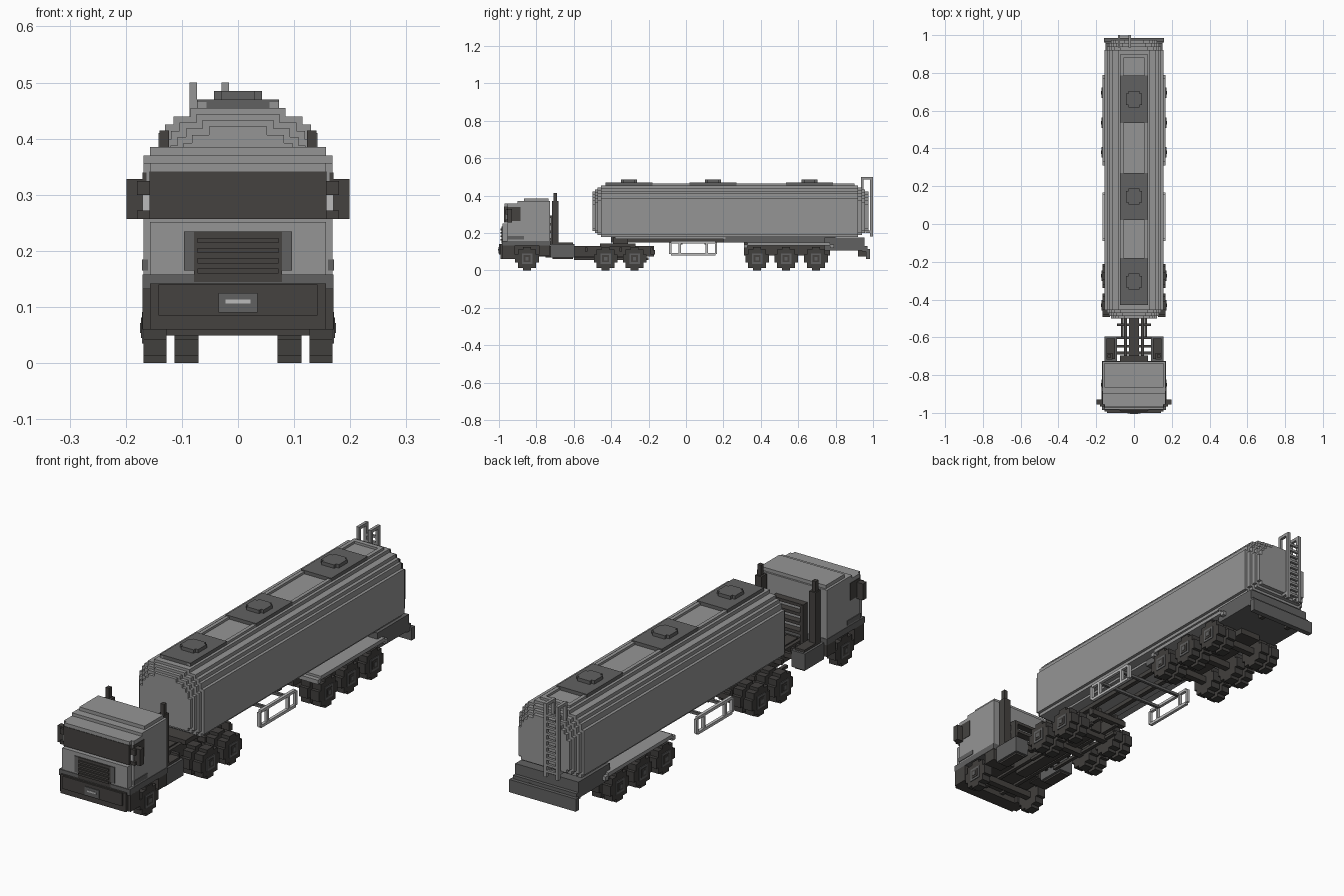
import bpy
import bmesh
from mathutils import Matrix, Vector

default = bpy.data.objects.get("Cube")
if default:
    bpy.data.objects.remove(default, do_unlink=True)


def make_material(name, grey, warm=0.0):
    mat = bpy.data.materials.new(name)
    mat.use_nodes = True
    colour = (grey + warm, grey, grey - warm, 1)
    mat.diffuse_color = colour
    mat.node_tree.nodes["Principled BSDF"].inputs["Base Color"].default_value = colour
    return mat


light = make_material("light grey paint", .3)
pale = make_material("pale metal", .5)
mid = make_material("mid grey", .12)
dark = make_material("dark trim", .055, .004)
rubber = make_material("black rubber", .05, .003)


def finish(name, mat, bm):
    bmesh.ops.recalc_face_normals(bm, faces=bm.faces)
    mesh = bpy.data.meshes.new(name)
    bm.to_mesh(mesh)
    bm.free()
    mesh.materials.append(mat)
    obj = bpy.data.objects.new(name, mesh)
    bpy.context.collection.objects.link(obj)
    return obj


def box(name, mat, x, y, z):
    """Axis-aligned box; a single number for x is a centred half width."""
    if not isinstance(x, tuple):
        x = (-x, x)
    spans = (x, y, z)
    centre = Vector([(a + b) / 2 for a, b in spans])
    size = Vector([abs(b - a) for a, b in spans])
    bm = bmesh.new()
    bmesh.ops.create_cube(bm, size=1, matrix=Matrix.Translation(centre) @ Matrix.Diagonal(size).to_4x4())
    return finish(name, mat, bm)


def pair(name, mat, x, y, z):
    box("left_" + name, mat, x, y, z)
    box("right_" + name, mat, (-x[1], -x[0]), y, z)


def extrude(name, mat, outline, axis, start, end):
    """Extrude an outline along x (points are y, z) or y (points are x, z)."""
    bm = bmesh.new()
    if axis == "x":
        verts = [bm.verts.new((start, a, b)) for a, b in outline]
        move = (end - start, 0, 0)
    else:
        verts = [bm.verts.new((a, start, b)) for a, b in outline]
        move = (0, end - start, 0)
    face = bm.faces.new(verts)
    result = bmesh.ops.extrude_face_region(bm, geom=[face], use_keep_orig=True)
    moved = [v for v in result["geom"] if isinstance(v, bmesh.types.BMVert)]
    bmesh.ops.translate(bm, verts=moved, vec=move)
    return finish(name, mat, bm)


# Tank: stepped cross-section, shrinking in steps towards both ends
steps = [(.155, .385), (.142, .41), (.13, .425), (.115, .44), (.085, .455)]


def tank_outline(inset):
    half = [(.142 - inset, .178 + inset), (.142 - inset, .192 + inset), (.155 - inset, .192 + inset)]
    for i, (width, top) in enumerate(steps):
        half.append((width - inset, top - inset))
        if i + 1 < len(steps):
            half.append((steps[i + 1][0] - inset, top - inset))
    return half + [(-a, b) for a, b in reversed(half)]


for i, (inset, front, back) in enumerate([(0, -.455, .92), (.011, -.472, .94), (.022, -.487, .957), (.033, -.5, .975)]):
    extrude(f"tank_section_{i}", light, tank_outline(inset), "y", front, back)

# Walkway and hatches on top of the tank
pair("walkway_rail", light, x=(.056, .072), y=(-.43, .9), z=(.45, .465))
box("rear_walkway_end", light, x=.06, y=(.88, .9), z=(.45, .465))
for i, y in enumerate((-.305, .145, .66)):
    box(f"hatch_pad_{i}", mid, x=.073, y=(y - .125, y + .125), z=(.45, .47))
    box(f"hatch_lid_{i}", mid, x=.043, y=(y - .03, y + .03), z=(.46, .485))
    box(f"hatch_lid_side_{i}", mid, x=.03, y=(y - .043, y + .043), z=(.46, .485))

# Rear ladder with hooped top
for side, x in (("right", (-.086, -.073)), ("left", (-.029, -.016))):
    box(side + "_ladder_rail", light, x=x, y=(.985, 1), z=(.18, .5))
    box(side + "_ladder_hoop", light, x=x, y=(.935, .99), z=(.487, .5))
    box(side + "_ladder_hoop_post", light, x=x, y=(.935, .948), z=(.42, .5))
    box(side + "_ladder_foot", light, x=x, y=(.96, .99), z=(.2, .213))
for i in range(10):
    z = .2 + i * .027
    box(f"ladder_rung_{i}", light, x=(-.075, -.027), y=(.987, .998), z=(z, z + .01))

# Trailer chassis
pair("trailer_rail", dark, x=(.035, .055), y=(-.4, .8), z=(.15, .18))
box("trailer_skid", light, x=.1, y=(-.38, .21), z=(.168, .182))
box("trailer_coupling_plate", dark, x=.08, y=(-.39, -.31), z=(.14, .175))
box("trailer_bed", mid, x=.1, y=(.2, .8), z=(.15, .18))
box("bogie_frame", dark, x=.05, y=(.31, .77), z=(.08, .15))
pair("trailer_fender", light, x=(.075, .167), y=(.33, .77), z=(.132, .148))
for y in (.31, .77):
    pair("fender_end", light, x=(.075, .167), y=(y, y + .02), z=(.12, .138))
box("rear_box", mid, x=.152, y=(.74, .955), z=(.105, .175))
box("underrun_bar", mid, x=.16, y=(.962, .985), z=(.06, .115))
box("underrun_lip", mid, x=.152, y=(.94, .97), z=(.1, .13))
pair("underrun_bracket", dark, x=(.06, .08), y=(.92, .97), z=(.075, .12))

# Side guard frames
for z in (.08, .145):
    pair("guard_bar", pale, x=(.155, .168), y=(-.08, .157), z=(z, z + .012))
for y in (-.09, -.04, .105, .155):
    pair("guard_post", pale, x=(.155, .168), y=(y, y + .012), z=(.088, .149))
for y in (-.03, .1):
    box("guard_support", mid, x=.156, y=(y, y + .012), z=(.138, .15))
    pair("guard_hanger", mid, x=(.04, .052), y=(y, y + .012), z=(.138, .17))

# Wheels: chunky stepped outline with square hub ring
corner = [(.063, .022), (.049, .022), (.049, .049), (.022, .049), (.022, .063)]


def turned(points, turns):
    for _ in range(turns):
        points = [(-b, a) for a, b in points]
    return points


wheel_outline = [p for turn in range(4) for p in turned(corner, turn)]


def wheel(name, y, inner, outer):
    outline = [(y + a, .063 + b) for a, b in wheel_outline]
    for side, sign in (("left", 1), ("right", -1)):
        extrude(f"{side}_{name}", rubber, outline, "x", sign * inner, sign * outer)


axles = {"steer": -.85, "drive_front": -.43, "drive_rear": -.275,
         "trailer_front": .38, "trailer_middle": .535, "trailer_rear": .695}
for name, y in axles.items():
    wheel(name + "_outer_tyre", y, .127, .168)
    if name != "steer":
        wheel(name + "_inner_tyre", y, .07, .113)
    box(name + "_axle", dark, x=.14, y=(y - .014, y + .014), z=(.049, .077))
    pair(name + "_hub", mid, x=(.16, .171), y=(y - .028, y + .028), z=(.035, .091))
    pair(name + "_hub_well", dark, x=(.165, .173), y=(y - .018, y + .018), z=(.045, .081))
    pair(name + "_hub_cap", mid, x=(.165, .175), y=(y - .009, y + .009), z=(.054, .072))

# Tractor chassis
pair("tractor_rail", dark, x=(.038, .054), y=(-.95, -.17), z=(.075, .13))
box("driveshaft_housing", dark, x=.026, y=(-.75, -.25), z=(.07, .125))
for y in (-.69, -.655, -.61, -.54, -.355, -.19):
    box("tractor_crossbar", dark, x=.09, y=(y, y + .014), z=(.1, .122))
box("fifth_wheel", dark, x=.07, y=(-.46, -.27), z=(.125, .145))
box("rear_crossmember", dark, x=.09, y=(-.19, -.165), z=(.085, .11))
pair("suspension_bar", dark, x=(.055, .07), y=(-.6, -.2), z=(.055, .068))
pair("fuel_tank", mid, x=(.09, .155), y=(-.725, -.595), z=(.068, .14))
pair("fuel_tank_lid", dark, x=(.1, .145), y=(-.715, -.605), z=(.06, .15))

# Exhaust stacks and rack behind the cab
pair("exhaust_stack", dark, x=(.114, .145), y=(-.717, -.682), z=(.15, .37))
pair("exhaust_tip", dark, x=(.123, .14), y=(-.708, -.69), z=(.36, .415))
pair("rack_post", dark, x=(.06, .075), y=(-.725, -.695), z=(.12, .29))
for z in (.16, .2, .24, .28):
    box("rack_shelf", dark, x=.075, y=(-.727, -.697), z=(z, z + .013))

# Cab shell
cab_profile = [(-.727, .15), (-.727, .37), (-.9, .37), (-.9, .357), (-.955, .357), (-.955, .15)]
extrude("cab_body", light, cab_profile, "x", -.168, .168)
box("cab_roof", light, x=.157, y=(-.865, -.735), z=(.36, .385))
box("cab_brow", light, x=.157, y=(-.97, -.94), z=(.335, .357))
box("cab_nose", light, x=.157, y=(-.982, -.94), z=(.15, .252))
box("cab_sill", mid, x=.17, y=(-.985, -.725), z=(.132, .158))
box("cab_floor", dark, x=.115, y=(-.95, -.73), z=(.085, .14))
pair("cab_side_skirt", dark, x=(.08, .168), y=(-.785, -.727), z=(.08, .14))
pair("cab_step_light", mid, x=(.16, .171), y=(-.955, -.865), z=(.165, .185))

# Glass and mirrors
box("windshield", dark, x=.158, y=(-.972, -.95), z=(.257, .342))
pair("side_window", dark, x=(.163, .17), y=(-.956, -.885), z=(.265, .34))
pair("mirror_housing", dark, x=(.168, .199), y=(-.955, -.93), z=(.257, .328))
pair("mirror_bracket", dark, x=(.15, .18), y=(-.965, -.94), z=(.3, .325))
pair("mirror_lower_bracket", dark, x=(.15, .18), y=(-.965, -.94), z=(.257, .272))
pair("marker_lamp", pale, x=(.157, .17), y=(-.962, -.945), z=(.272, .3))

# Grille, bumper and plate
box("grille", dark, x=.078, y=(-.987, -.96), z=(.145, .235))
for z in (.16, .178, .196, .214):
    box("grille_bar", dark, x=.072, y=(-.993, -.98), z=(z, z + .009))
pair("grille_edge", mid, x=(.078, .096), y=(-.986, -.97), z=(.165, .235))
box("bumper", dark, x=.157, y=(-.993, -.93), z=(.06, .142))
pair("bumper_corner", dark, x=(.12, .17), y=(-.98, -.915), z=(.06, .135))
box("bumper_face", dark, x=.142, y=(-1, -.98), z=(.085, .14))
box("bumper_plate", mid, x=.035, y=(-1.003, -.99), z=(.09, .125))
box("plate_strip", pale, x=.022, y=(-1.005, -.99), z=(.106, .113))
